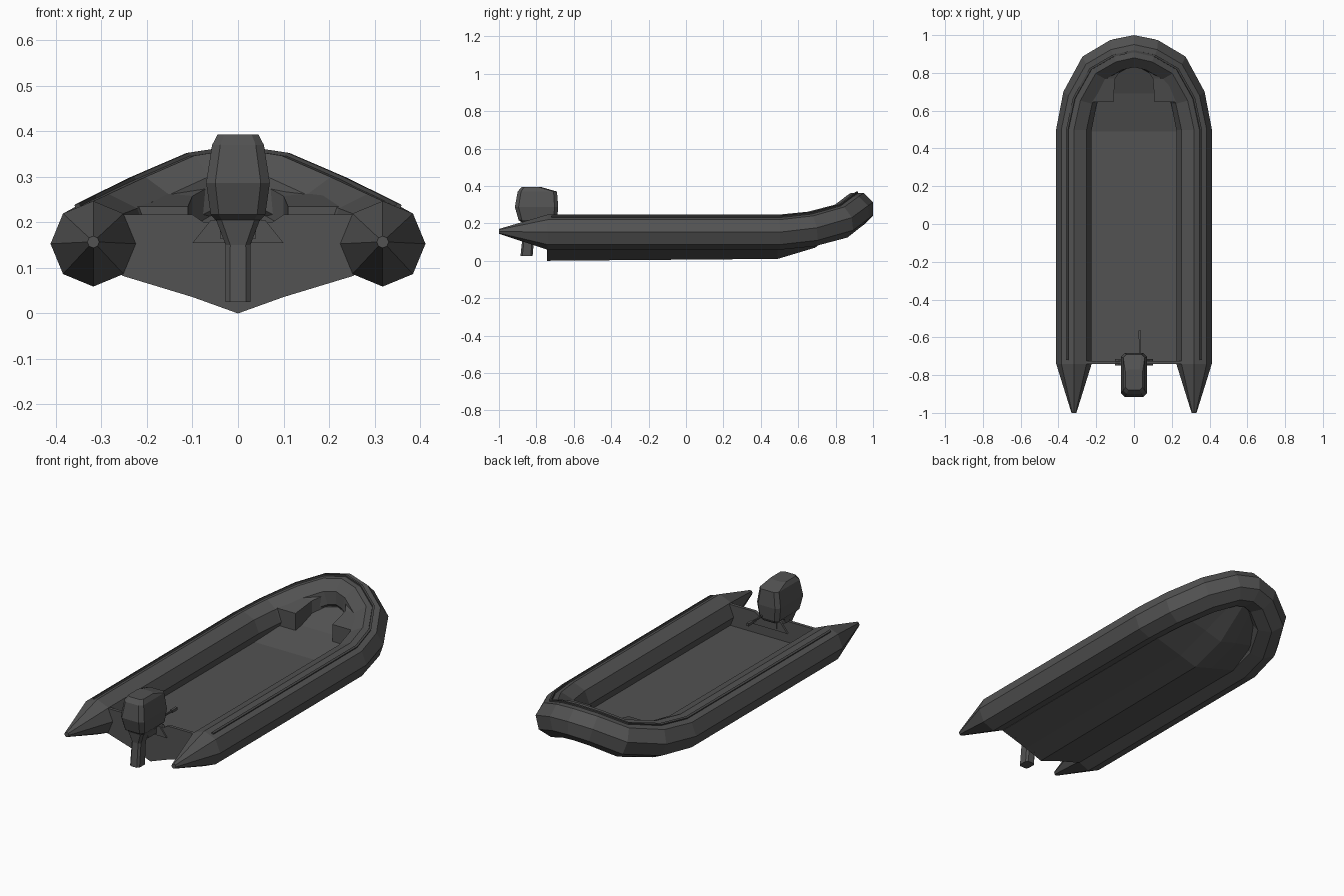
import bpy, bmesh, math
from mathutils import Vector

if "Cube" in bpy.data.objects:
    bpy.data.objects.remove(bpy.data.objects["Cube"])


def material(name, grey):
    m = bpy.data.materials.new(name)
    m.diffuse_color = (grey, grey, grey, 1)
    m.use_nodes = True
    m.node_tree.nodes["Principled BSDF"].inputs["Base Color"].default_value = m.diffuse_color
    return m


RUBBER = material("dark grey rubber", 0.085)
TRIM = material("darker grey trim", 0.06)


def loft(name, rings, mat):
    """Skin a list of equal-length point rings and cap both ends."""
    bm = bmesh.new()
    vs = [[bm.verts.new(p) for p in ring] for ring in rings]
    n = len(vs[0])
    for a, b in zip(vs, vs[1:]):
        for i in range(n):
            j = (i + 1) % n
            bm.faces.new((a[i], a[j], b[j], b[i]))
    bm.faces.new(vs[0])
    bm.faces.new(vs[-1])
    bmesh.ops.recalc_face_normals(bm, faces=bm.faces)
    me = bpy.data.meshes.new(name)
    bm.to_mesh(me)
    bm.free()
    me.materials.append(mat)
    ob = bpy.data.objects.new(name, me)
    bpy.context.collection.objects.link(ob)
    return ob


def box(name, x0, x1, y0, y1, z0, z1, mat):
    return loft(name, [[(x0, y, z0), (x1, y, z0), (x1, y, z1), (x0, y, z1)]
                       for y in (y0, y1)], mat)


def sweep(name, half, section, mat):
    """Sweep a unit section along a half path (x, y, z, radius, roll) and its mirror."""
    path = half + [(-s[0],) + s[1:] for s in reversed(half[:-1])]
    pts = [Vector(s[:3]) for s in path]
    rings = []
    for i, s in enumerate(path):
        if i in (0, 1):
            t = Vector((0, 1, 0))
        elif i >= len(path) - 2:
            t = Vector((0, -1, 0))
        else:
            t = (pts[i + 1] - pts[i - 1]).normalized()
        side = t.cross(Vector((0, 0, 1))).normalized()
        up = side.cross(t)
        ring = []
        for rad, ang in section:
            a = math.radians(ang + s[4])
            ring.append(pts[i] + s[3] * rad * (math.cos(a) * side + math.sin(a) * up))
        rings.append(ring)
    return loft(name, rings, mat)


# Inflatable tube: pointed tails, straight sides, raised bow
tail = [(0.318, -1.0, 0.157, 0.013, 0)]
run = [(0.318, -0.74, 0.153, 0.094, 0), (0.318, 0.5, 0.153, 0.094, 0),
       (0.285, 0.67, 0.170, 0.094, 4), (0.200, 0.83, 0.212, 0.094, 12),
       (0.085, 0.897, 0.264, 0.092, 20), (0, 0.915, 0.277, 0.092, 22.5)]
sweep("inflatable_tube", tail + run, [(1, 45 * k) for k in range(8)], RUBBER)

# Rubbing strip along the outer top facet
strip_run = [(0.318, -0.72, 0.153, 0.094, 0), (0.318, -0.3, 0.153, 0.094, 0)] + run[1:]
sweep("rub_strip", strip_run, [(0.88, 63.5), (1.01, 64), (1.01, 71), (0.88, 71.5)], TRIM)


# Vee hull with floor on top
def hull_ring(y, keel, xm, zm, xe, ze, floor):
    right = [(xm, zm), (xe, ze), (xe, floor)]
    pts = [(0, keel)] + right + [(-x, z) for x, z in reversed(right)]
    return [(x, y, z) for x, z in pts]


loft("hull_and_floor", [
    hull_ring(-0.74, 0.0, 0.1, 0.036, 0.255, 0.083, 0.105),
    hull_ring(0.49, 0.01, 0.1, 0.040, 0.255, 0.085, 0.105),
    hull_ring(0.69, 0.07, 0.1, 0.100, 0.235, 0.130, 0.155),
    hull_ring(0.87, 0.205, 0.06, 0.207, 0.13, 0.21, 0.235)], RUBBER)

# Transom board with a lowered centre for the motor
half = [(0.1, 0.036), (0.255, 0.083), (0.255, 0.217), (0.1, 0.217), (0.075, 0.2)]
outline = [(0, 0.0)] + half + [(-x, z) for x, z in reversed(half)]
loft("transom", [[(x, y, z) for x, z in outline] for y in (-0.742, -0.725)], RUBBER)
loft("transom_pad", [[(-0.1, y, 0.155), (0.1, y, 0.155), (0.06, y, 0.205), (-0.06, y, 0.205)]
                     for y in (-0.75, -0.715)], RUBBER)

# Horseshoe bow step: inner edge, outer edge, top heights, underside
step = [(0.11, 0.645, 0.235, 0.25, 0.645, 0.235, 0.12),
        (0.10, 0.77, 0.258, 0.22, 0.77, 0.270, 0.17),
        (0.06, 0.825, 0.280, 0.10, 0.87, 0.300, 0.205),
        (0.0, 0.845, 0.285, 0.0, 0.89, 0.300, 0.215)]


def step_ring(s, sign):
    xi, yi, zi, xo, yo, zo, zb = s
    return [(sign * xi, yi, zi), (sign * xo, yo, zo), (sign * xo, yo, zb), (sign * xi, yi, zb)]


loft("bow_step", [step_ring(s, 1) for s in step] +
     [step_ring(s, -1) for s in reversed(step[:-1])], RUBBER)


# Outboard motor: stacked chamfered rectangles
def slab(z, hx, y0, y1, c):
    return [(-hx, y0 + c, z), (-hx + c, y0, z), (hx - c, y0, z), (hx, y0 + c, z),
            (hx, y1 - c, z), (hx - c, y1, z), (-hx + c, y1, z), (-hx, y1 - c, z)]


loft("motor_cowl", [slab(0.200, 0.045, -0.87, -0.70, 0.012),
                    slab(0.217, 0.060, -0.895, -0.69, 0.018),
                    slab(0.287, 0.070, -0.915, -0.683, 0.02),
                    slab(0.370, 0.057, -0.90, -0.69, 0.018),
                    slab(0.393, 0.045, -0.88, -0.77, 0.015)], RUBBER)
loft("motor_leg", [slab(0.205, 0.048, -0.88, -0.75, 0.012),
                   slab(0.150, 0.027, -0.872, -0.81, 0.01),
                   slab(0.025, 0.028, -0.885, -0.82, 0.01)], RUBBER)
box("motor_bracket", -0.04, 0.04, -0.82, -0.71, 0.165, 0.21, RUBBER)

# Tiller arm and grip
box("tiller_arm", 0.027, 0.034, -0.71, -0.60, 0.222, 0.23, RUBBER)
box("tiller_grip", 0.024, 0.037, -0.61, -0.565, 0.219, 0.233, RUBBER)
